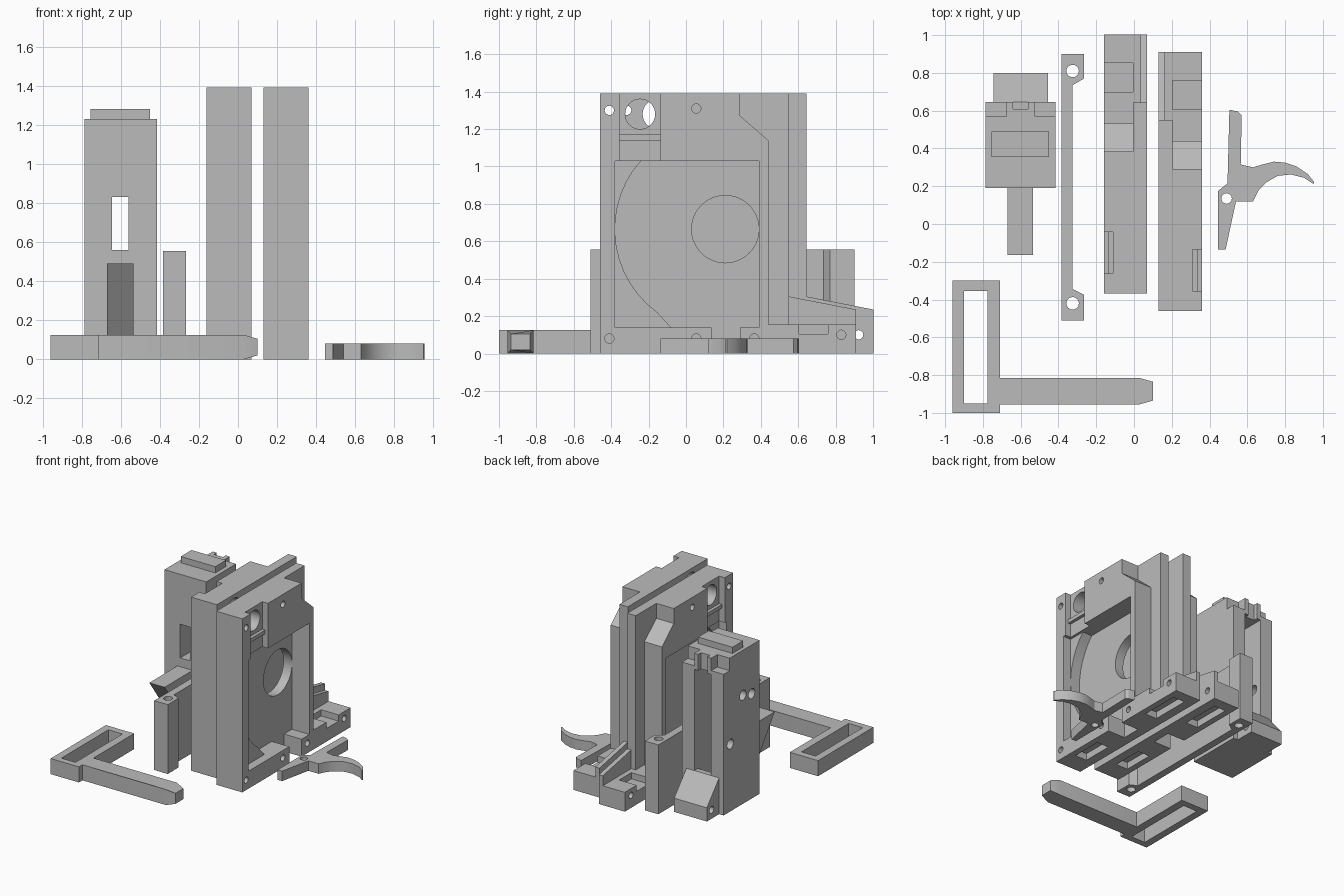
import bpy, bmesh, math
from mathutils import Matrix, Vector

if "Cube" in bpy.data.objects:
    bpy.data.objects.remove(bpy.data.objects["Cube"])

grey = bpy.data.materials.new("plain grey")
grey.diffuse_color = (0.5, 0.5, 0.5, 1)
grey.use_nodes = True
grey.node_tree.nodes["Principled BSDF"].inputs["Base Color"].default_value = grey.diffuse_color

# Axis helpers: profile (a, b) swept along the named axis
PLACE = {"x": lambda a, b, t: (t, a, b),
         "y": lambda a, b, t: (a, t, b),
         "z": lambda a, b, t: (a, b, t)}


def prism(name, pts, axis, lo, hi):
    bm = bmesh.new()
    f = PLACE[axis]
    rings = [[bm.verts.new(f(a, b, t)) for a, b in pts] for t in (lo, hi)]
    bm.faces.new(rings[0])
    bm.faces.new(rings[1])
    for i in range(len(pts)):
        j = (i + 1) % len(pts)
        bm.faces.new((rings[0][i], rings[0][j], rings[1][j], rings[1][i]))
    bmesh.ops.recalc_face_normals(bm, faces=bm.faces)
    me = bpy.data.meshes.new(name)
    bm.to_mesh(me)
    bm.free()
    me.materials.append(grey)
    ob = bpy.data.objects.new(name, me)
    bpy.context.collection.objects.link(ob)
    return ob


def box(name, x0, x1, y0, y1, z0, z1):
    return prism(name, [(x0, y0), (x1, y0), (x1, y1), (x0, y1)], "z", z0, z1)


def rod(axis, a, b, r, lo, hi, n=32):
    pts = [(a + r * math.cos(2 * math.pi * i / n), b + r * math.sin(2 * math.pi * i / n))
           for i in range(n)]
    return prism("cutter", pts, axis, lo, hi)


def combine(ob, other, op):
    m = ob.modifiers.new("bool", "BOOLEAN")
    m.operation, m.solver, m.object = op, "EXACT", other
    bpy.context.view_layer.objects.active = ob
    bpy.ops.object.modifier_apply(modifier=m.name)
    bpy.data.objects.remove(other)


def cut(ob, *others):
    for o in others:
        combine(ob, o, "DIFFERENCE")


def add(ob, *others):
    for o in others:
        combine(ob, o, "UNION")


def cbox(*d):
    return box("cutter", *d)


def shell_half(name, window):
    # thin backing wall with the low sloped tail
    ob = prism(name, [(-.46, 0), (.91, 0), (.91, .235), (.55, .305), (.55, 1.39), (-.46, 1.39)],
               "x", .13, .165)
    # full height backing, thick front body with chamfered corner, low foot
    add(ob, cbox(.15, .205, -.46, .55, 0, 1.39),
        prism("body", [(-.46, 0), (.44, 0), (.44, 1.14), (.29, 1.27), (.29, 1.39), (-.46, 1.39)],
              "x", .15, .36),
        cbox(.15, .36, .40, .91, 0, .155))
    # side pocket: shallow rectangle, then deep round-sided recess
    arc = [(.17 + .55 * math.cos(t), .665 + .55 * math.sin(t))
           for t in [math.radians(138 + i * 7.4) for i in range(14)]]
    deep = [(.39, 1.03), (-.24, 1.03)] + \
           [p for p in arc if .17 < p[1] < 1.02] + [(-.08, .14), (.39, .14)]
    cut(ob, cbox(.29, .4, -.38, .39, .14, 1.03), prism("cutter", deep, "x", .205, .4))
    # top channel with ledge and large cross hole
    cut(ob, cbox(.31, .4, -.355, -.135, 1.17, 1.5),
        cbox(.335, .4, -.355, -.135, 1.14, 1.18),
        cbox(.31, .4, -.355, -.135, 1.0, 1.14),
        rod("x", -.245, 1.28, .08, .1, .4))
    # screw holes
    for y, z in ((-.41, 1.30), (.055, 1.31), (-.41, .08), (.055, .08), (.365, .08), (.83, .10)):
        cut(ob, rod("x", y, z, .025, .1, .4, 16))
    # foot notch, lower opening and underside recesses
    cut(ob, cbox(.205, .4, .605, .76, .105, .3),
        cbox(.205, .4, .135, .29, -.1, .15),
        cbox(.205, .31, .5, .82, -.1, .055),
        cbox(.205, .31, -.3, -.05, -.1, .055))
    if window:
        cut(ob, rod("x", .21, .665, .18, .1, .4, 48))
    return ob


# Two facing shell halves, the second mirrored and shifted
shell_half("right_shell", True)
left = shell_half("left_shell", False)
left.data.transform(Matrix.Translation(Vector((.2, .093, 0))) @ Matrix.Scale(-1, 4, Vector((1, 0, 0))))
left.data.flip_normals()

# Loop handle with a tapered arm
handle = box("loop_handle", -.96, -.71, -1, -.30, 0, .125)
cut(handle, cbox(-.90, -.775, -.95, -.355, -.1, .2))
arm = prism("arm", [(-.73, -.955), (.03, -.955), (.10, -.935), (.10, -.835), (.03, -.815), (-.73, -.815)],
            "z", 0, .125)
for v in arm.data.vertices:
    if v.co.x > .09:
        v.co.z = .02 if v.co.z < .06 else .105
add(handle, arm)

# Trigger with curved blade
trigger = prism("trigger", [
    (.505, .605), (.55, .595), (.57, .575), (.565, .315), (.63, .30), (.68, .315), (.74, .33),
    (.80, .325), (.86, .305), (.92, .265), (.955, .22), (.95, .212), (.90, .245), (.83, .262),
    (.76, .255), (.70, .22), (.66, .18), (.63, .12), (.54, .12), (.485, -.135), (.445, -.135),
    (.445, .175), (.495, .215)], "z", 0, .08)
cut(trigger, rod("z", .49, .135, .028, -.1, .2, 20))

# Spacer rail with thick drilled ends
rail = prism("spacer_rail", [
    (-.385, -.51), (-.265, -.51), (-.265, -.375), (-.325, -.345), (-.325, .735),
    (-.265, .77), (-.265, .90), (-.385, .90)], "z", 0, .555)
for y in (-.42, .81):
    cut(rail, rod("z", -.325, y, .033, -.1, .7, 24))

# Grip block: body, top tab, rear channel and stepped rear edge
grip = box("grip_block", -.785, -.415, .19, .645, 0, 1.23)
cut(grip, cbox(-.675, -.525, .40, .7, .1, 1.10),
    cbox(-.8, -.675, .568, .7, 1.13, 1.3),
    cbox(-.525, -.4, .568, .7, 1.13, 1.3),
    cbox(-.64, -.56, .61, .7, 1.0, 1.3),
    cbox(-.645, -.56, .1, .5, .56, .83))
add(grip, box("tab", -.755, -.45, .355, .49, 1.2, 1.28),
    # front wedge and rear sloped foot
    prism("wedge", [(-.165, .49), (.21, .49), (.21, 0), (.19, 0)], "x", -.67, -.535),
    prism("rear_foot", [(.60, 0), (.80, 0), (.80, .11), (.645, .29), (.60, .29)], "x", -.745, -.455))
cut(grip, rod("x", .74, .07, .028, -.9, -.3, 16))
for y, z, r in ((.40, .87, .04), (.29, .84, .04), (.56, .54, .04)):
    cut(grip, rod("x", y, z, r, -.9, -.66, 24))

# Smooth the round holes while keeping edges sharp
for ob in list(bpy.context.collection.objects):
    bpy.ops.object.select_all(action="DESELECT")
    ob.select_set(True)
    bpy.context.view_layer.objects.active = ob
    bpy.ops.object.shade_smooth_by_angle(angle=math.radians(25))
